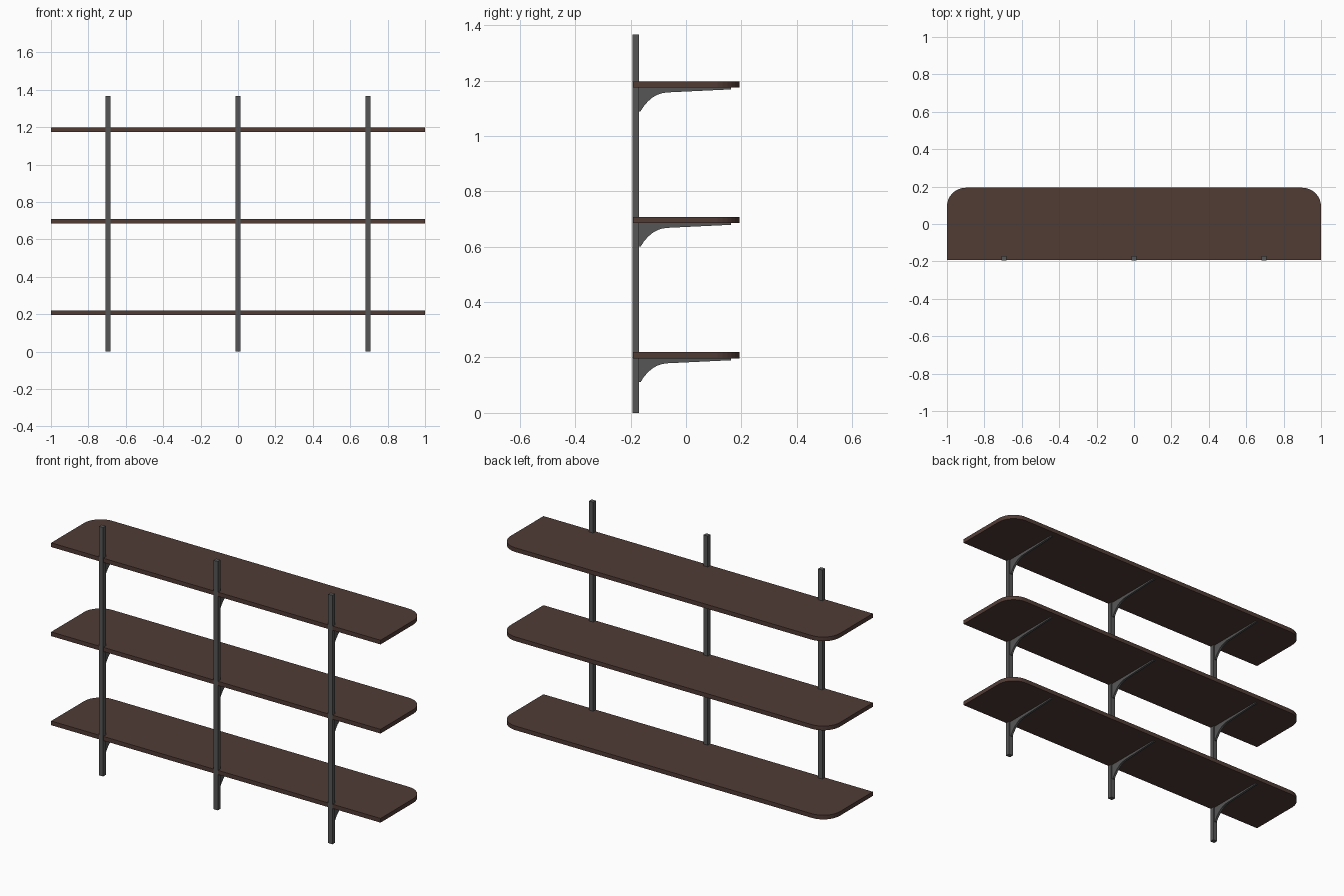
import bpy, bmesh, math

if "Cube" in bpy.data.objects:
    bpy.data.objects.remove(bpy.data.objects["Cube"])


def material(name, rgb):
    m = bpy.data.materials.new(name)
    m.diffuse_color = (*rgb, 1.0)
    m.use_nodes = True
    m.node_tree.nodes["Principled BSDF"].inputs["Base Color"].default_value = m.diffuse_color
    return m


WOOD = material("dark_walnut", (0.082, 0.045, 0.036))
METAL = material("grey_metal", (0.092, 0.094, 0.092))


def prism(name, pts, offset, mat):
    """Extrude a closed 3D outline along an offset vector."""
    bm = bmesh.new()
    face = bm.faces.new([bm.verts.new(p) for p in pts])
    ext = bmesh.ops.extrude_face_region(bm, geom=[face])
    verts = [v for v in ext["geom"] if isinstance(v, bmesh.types.BMVert)]
    bmesh.ops.translate(bm, verts=verts, vec=offset)
    bmesh.ops.recalc_face_normals(bm, faces=bm.faces[:])
    mesh = bpy.data.meshes.new(name)
    bm.to_mesh(mesh)
    bm.free()
    mesh.materials.append(mat)
    ob = bpy.data.objects.new(name, mesh)
    bpy.context.collection.objects.link(ob)
    return ob


BACK, FRONT = -0.194, 0.194
SHELF_BOTTOMS = (0.196, 0.685, 1.174)
SHELF_T = 0.023
POST_XS = (-0.696, 0.0, 0.696)
POST_W, POST_D, POST_H = 0.026, 0.024, 1.366
BRACKET_W = 0.012
R = 0.1

# shelf outline: square at the wall, rounded at the free edge
outline = [(-1, BACK + 0.002), (1, BACK + 0.002)]
for cx, start in ((1 - R, 0), (-1 + R, 90)):
    for i in range(9):
        a = math.radians(start + 90 * i / 8)
        outline.append((cx + R * math.cos(a), FRONT - R + R * math.sin(a)))

# bracket side profile (y, height relative to shelf underside)
profile = [(-0.175, 0.0), (-0.175, -0.085), (-0.164, -0.085), (-0.152, -0.066),
           (-0.138, -0.05), (-0.122, -0.036), (-0.105, -0.026), (-0.088, -0.020),
           (-0.069, -0.017), (0.162, -0.006), (0.162, 0.0)]

for i, z in enumerate(SHELF_BOTTOMS):
    prism(f"shelf_{i + 1}", [(x, y, z) for x, y in outline], (0, 0, SHELF_T), WOOD)
    for j, x in enumerate(POST_XS):
        prism(f"bracket_{i + 1}_{j + 1}",
              [(x - BRACKET_W / 2, y, z + h) for y, h in profile],
              (BRACKET_W, 0, 0), METAL)

# wall posts
for j, x in enumerate(POST_XS):
    w = POST_W / 2
    prism(f"post_{j + 1}",
          [(x - w, BACK, 0), (x + w, BACK, 0),
           (x + w, BACK + POST_D, 0), (x - w, BACK + POST_D, 0)],
          (0, 0, POST_H), METAL)
